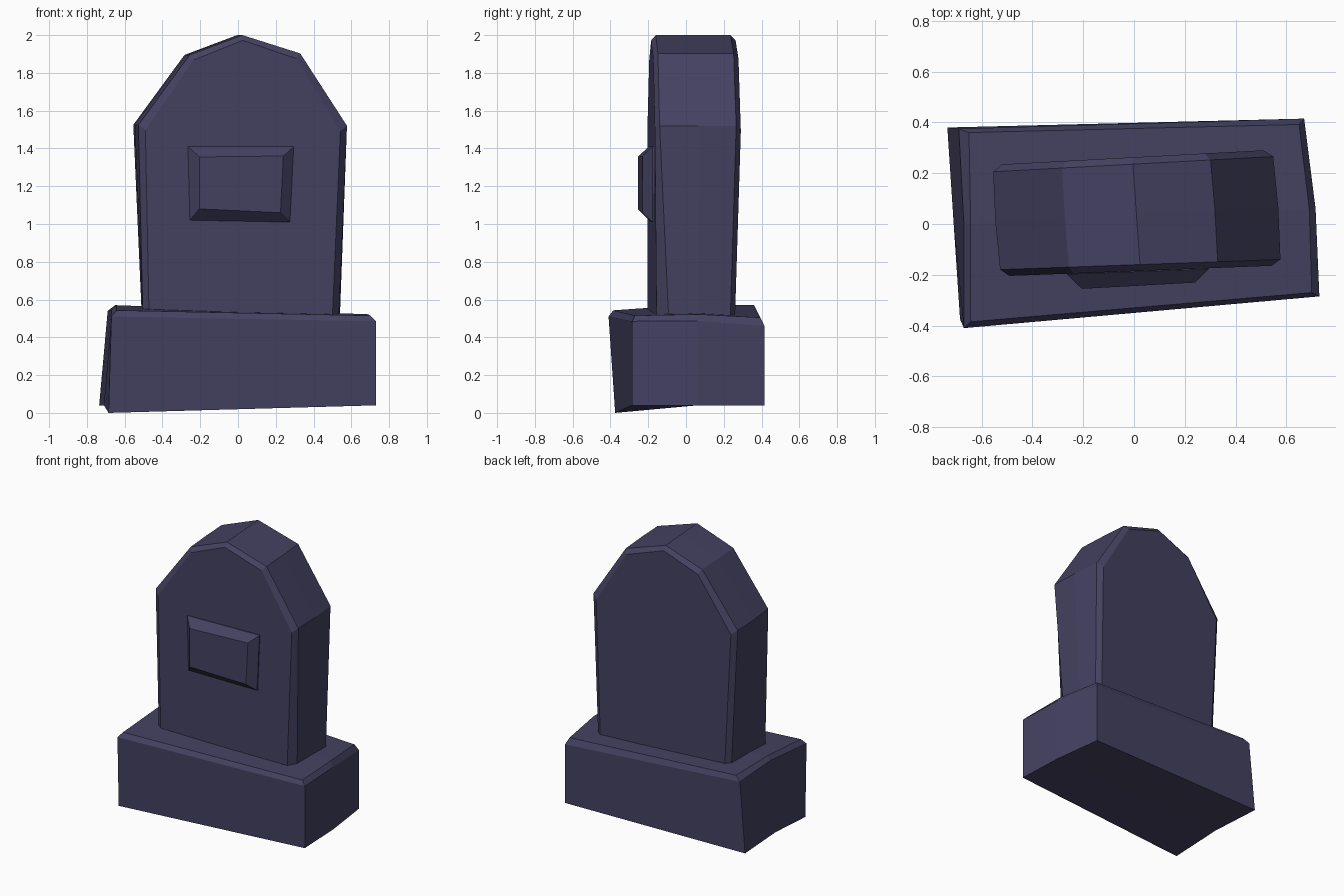
import bpy, bmesh

if "Cube" in bpy.data.objects:
    bpy.data.objects.remove(bpy.data.objects["Cube"])

stone = bpy.data.materials.new("slate purple stone")
stone.diffuse_color = (0.058, 0.054, 0.120, 1.0)
stone.use_nodes = True
stone.node_tree.nodes["Principled BSDF"].inputs["Base Color"].default_value = stone.diffuse_color


def loft(name, rings, caps):
    """Skin a stack of equal-length rings; caps are index tuples for both end rings."""
    bm = bmesh.new()
    vs = [[bm.verts.new(p) for p in ring] for ring in rings]
    n = len(rings[0])
    for a, b in zip(vs, vs[1:]):
        for i in range(n):
            j = (i + 1) % n
            bm.faces.new((a[i], a[j], b[j], b[i]))
    for end in (vs[0], vs[-1]):
        for cap in caps:
            bm.faces.new([end[i] for i in cap])
    bmesh.ops.recalc_face_normals(bm, faces=bm.faces)
    mesh = bpy.data.meshes.new(name)
    bm.to_mesh(mesh)
    bm.free()
    mesh.materials.append(stone)
    obj = bpy.data.objects.new(name, mesh)
    bpy.context.collection.objects.link(obj)
    return obj


# Plinth: crooked block with a chamfered top, bent halfway along each short side
bottom = [(-.685, -.375, 0), (.73, -.285, .04), (.715, .06, .04),
          (.67, .415, .04), (-.735, .38, .04), (-.71, 0, .04)]
shoulder = [(-.67, -.41, .51), (.73, -.285, .485), (.715, .06, .487),
            (.67, .415, .46), (-.69, .375, .54), (-.67, 0, .545)]
top = [(-.643, -.385, .543), (.70, -.27, .515), (.69, .06, .522),
       (.65, .392, .505), (-.65, .36, .57), (-.643, 0, .57)]
loft("plinth", [bottom, shoulder, top], [(0, 1, 2, 5), (5, 2, 3, 4)])

# Headstone: pointed-arch outline lofted front to back with chamfered rims
outline = [(-.503, .48), (-.542, 1.525), (-.27, 1.895), (.01, 2.0),
           (.317, 1.903), (.565, 1.52), (.533, .48)]


def slab_ring(y0, slope, scale, drop, foot):
    ring = []
    for i, (x, z) in enumerate(outline):
        y = y0 + slope * x + (foot if i == 6 else 0)
        shear = -0.07 * (y - .03) if 0 < i < 6 else 0
        ring.append((x * scale + shear, y, z - (drop if 0 < i < 6 else 0)))
    return ring


loft("headstone", [slab_ring(-.185, .036, .935, .028, .01),
                   slab_ring(-.160, .036, 1, 0, .05),
                   slab_ring(.040, .045, 1.01, 0, 0),
                   slab_ring(.235, .054, 1, 0, -.03),
                   slab_ring(.262, .050, .935, .028, -.03)], [range(7)])

# Plaque: raised bevelled panel on the front
outer = [(-.265, 1.41), (.295, 1.41), (.275, 1.01), (-.255, 1.02)]
inner = [(-.205, 1.355), (.24, 1.36), (.225, 1.06), (-.205, 1.08)]
loft("plaque", [[(x, -.178 + .036 * x, z) for x, z in outer],
                [(x, -.188 + .036 * x, z) for x, z in outer],
                [(x, -.244 + .055 * x, z) for x, z in inner]], [range(4)])
